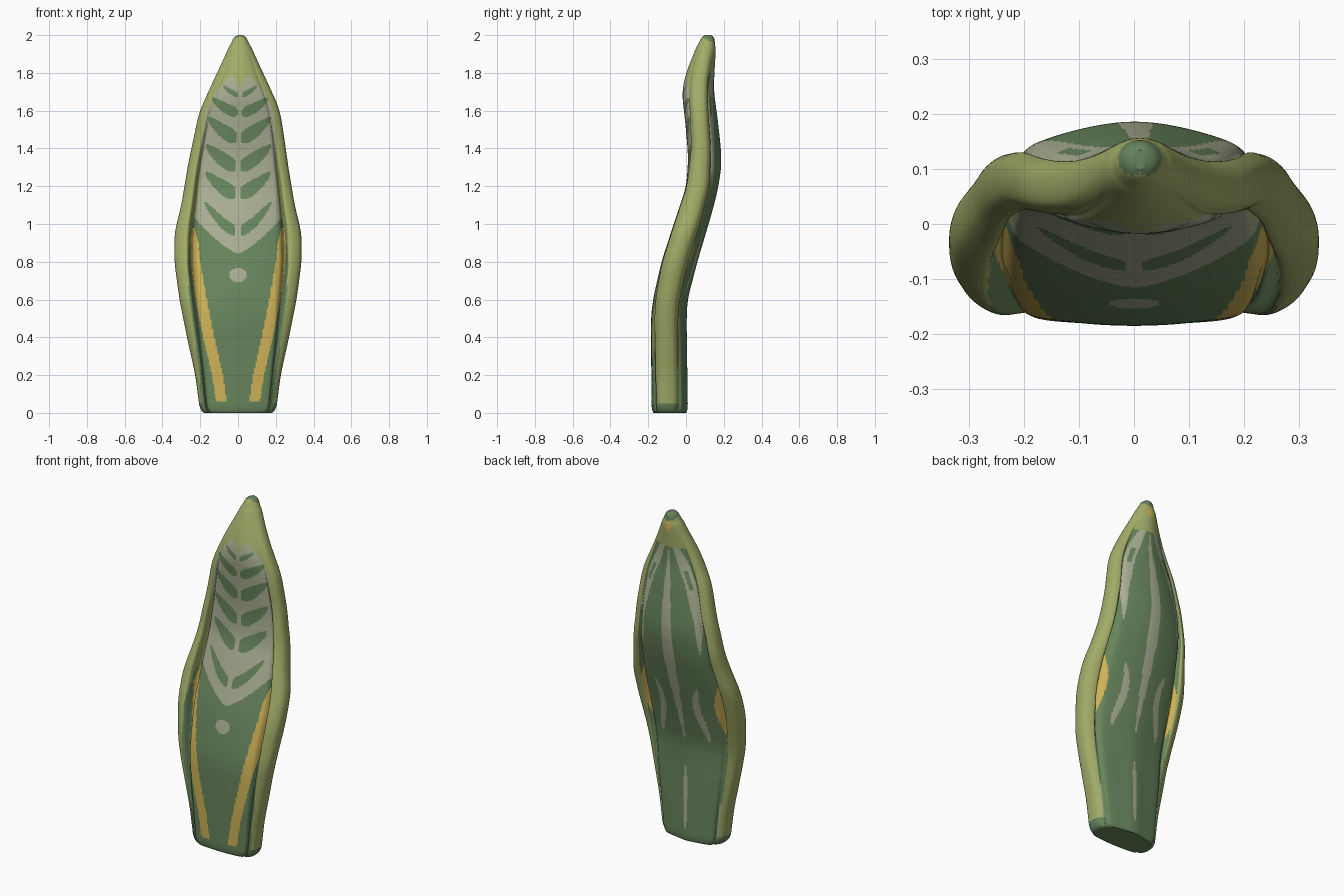
import bpy, bmesh, math

if "Cube" in bpy.data.objects:
    bpy.data.objects.remove(bpy.data.objects["Cube"])

def material(name, rgb):
    m = bpy.data.materials.new(name)
    m.diffuse_color = (*rgb, 1)
    m.use_nodes = True
    m.node_tree.nodes["Principled BSDF"].inputs["Base Color"].default_value = m.diffuse_color
    return m

DARK, LIGHT, GREY, YELLOW = range(4)
mats = [material("dark green", (0.138, 0.235, 0.108)), material("light green", (0.362, 0.413, 0.138)),
        material("pale grey", (0.400, 0.423, 0.290)), material("yellow", (0.620, 0.450, 0.095))]

def lerp(tab, z):
    if z <= tab[0][0]:
        return tab[0][1]
    for (a, p), (b, q) in zip(tab, tab[1:]):
        if z <= b:
            return p + (q - p) * (z - a) / (b - a)
    return tab[-1][1]

def smooth(tab, z):
    h = min(0.05, z, 2 - z)
    return sum(lerp(tab, z + h * k / 3) for k in range(-3, 4)) / 7

# Profiles along the height: half width, slab half width, front, back, rim centre, rim half depth
WIDTH = [(0, .20), (.2, .226), (.4, .27), (.6, .31), (.8, .337), (.95, .337), (1.1, .30), (1.4, .25),
         (1.6, .213), (1.7, .168), (1.8, .122), (1.9, .075), (1.96, .050), (1.985, .038), (1.995, .026), (2, .010)]
SLAB = [(0, .15), (.4, .185), (.8, .215), (1, .21), (1.2, .195), (1.4, .17), (1.6, .14), (1.8, .075),
        (1.95, .03), (2, .003)]
FRONT = [(0, -.182), (.5, -.186), (.6, -.175), (.8, -.13), (1, -.065), (1.2, .002), (1.35, .012),
         (1.5, .0), (1.7, -.022), (1.8, 0), (1.9, .04), (1.96, .065), (1.985, .077), (2, .1)]
BACK = [(0, .01), (.5, .003), (.6, .008), (.8, .06), (1, .12), (1.15, .162), (1.3, .188), (1.4, .185),
        (1.6, .162), (1.7, .147), (1.8, .15), (1.9, .157), (1.96, .158), (1.985, .152), (2, .135)]
RIM = [(0, -.10), (.5, -.105), (.6, -.098), (.8, -.056), (1, .007), (1.2, .065), (1.4, .08),
       (1.6, .069), (1.7, .065), (1.8, .075), (1.9, .098), (2, .117)]
DEPTH = [(0, .057), (.5, .062), (.8, .068), (1, .067), (1.2, .060), (1.4, .052), (1.7, .047), (1.8, .045),
         (1.95, .03), (2, .005)]
GROOVE = [(.4, 1.05), (.75, .6), (1.1, .5), (1.4, .9)]
# how far the front face falls back at the slab edge and in the channel beside the rim
EDGE = [(.3, .012), (.8, .033), (1.0, .034), (1.3, .02), (1.8, .02)]
CHANNEL = [(0, .034), (.4, .042), (.8, .073), (1.0, .073), (1.2, .045), (1.4, .034), (1.8, .034)]

STEPS = [14, 14, 11, 8, 6, 6, 6, 6, 6, 8, 13, 14]

def half_section(z):
    """Right half of the cross-section as (x, y, u) points; u runs 0 (front) to 12 (back)."""
    W, S, f, b, r, h, edge, chan = (smooth(t, z) for t in (WIDTH, SLAB, FRONT, BACK, RIM, DEPTH, EDGE, CHANNEL))
    d = W - S
    drop = lerp([(.4, .24), (.8, .35)], z)
    P = [(0, f), (.5 * S, f + .25 * edge), (S, f + edge), (S + .25 * d, f + chan), (W - .55 * d, r - h),
         (W - .12 * d, r - .65 * h), (W, r), (W - .12 * d, r + .65 * h), (W - .5 * d, r + h),
         (S + .3 * d, r + lerp(GROOVE, z) * h), (S, b - drop * (b - r)), (.5 * S, b - .1 * (b - r)), (0, b)]
    # the tip blends into a plain oval
    e = min(1, max(0, (z - 1.7) / .22))
    m, hd = (f + b) / 2, (b - f) / 2
    P = [(x * (1 - e) + e * W * math.sin(i * math.pi / 12), y * (1 - e) + e * (m - hd * math.cos(i * math.pi / 12)))
         for i, (x, y) in enumerate(P)]
    P = [(-P[1][0], P[1][1])] + P + [(-P[-2][0], P[-2][1])]
    out = []
    for i, n in enumerate(STEPS):
        q = P[i:i + 4]
        for s in range(n):
            t = s / n
            out.append(tuple(.5 * (2 * q[1][c] + (q[2][c] - q[0][c]) * t
                                   + (2 * q[0][c] - 5 * q[1][c] + 4 * q[2][c] - q[3][c]) * t * t
                                   + (3 * q[1][c] - q[0][c] - 3 * q[2][c] + q[3][c]) * t ** 3)
                             for c in (0, 1)) + (i + t,))
    out.append((0, b, 12))
    return out

# Painted pattern
INNER = [(.05, .19), (.2, .203), (.4, .23), (.6, .257), (.8, .266), (.95, .255), (1.05, .225), (1.2, .203),
         (1.4, .2), (1.6, .178), (1.7, .132), (1.78, .055), (1.8, .03)]
STRIPE = [(.06, .088), (.2, .108), (.4, .155), (.6, .195), (.8, .225), (.98, .238)]
# leaf-shaped dark strokes: inner z, outer z, outer x, half thickness
STROKES = [(.965, 1.115, .178, .037), (1.165, 1.27, .174, .046), (1.31, 1.415, .174, .047),
           (1.46, 1.56, .168, .045), (1.59, 1.665, .152, .033), (1.685, 1.73, .09, .018)]
FLANK = [(1.2, .19), (1.4, .18), (1.6, .13), (1.8, .045)]

def front_colour(a, z):
    if a > lerp(INNER, z) or z > 1.8:
        return LIGHT
    if .06 < z < .98 and abs(a - lerp(STRIPE, z)) < lerp([(.06, .028), (.6, .030), (.9, .022), (.98, .008)], z):
        return YELLOW
    if (a / .045) ** 2 + ((z - .73) / .038) ** 2 < 1:
        return GREY
    if z < .84 + .5 * a + 1.5 * a * a:
        return DARK
    if z > 1.72 + 1.5 * a:
        return LIGHT
    for z0, z1, x1, th in STROKES:
        t = (a - .012) / (x1 - .012)
        if 0 < t < 1 and abs(z - z0 - (z1 - z0) * t ** 1.5) < th * 1.5 * t ** .25 * (1 - t) ** .5:
            return DARK
    return GREY

def back_colour(a, z, u):
    if (a / .022) ** 2 + ((z - 1.92) / .03) ** 2 < 1:
        return YELLOW
    if z > 1.8:
        return LIGHT
    if .68 < z < 1.0 and abs(u - 9.05) < .95 * math.sin(math.pi * (z - .68) / .32) ** .7:
        return YELLOW
    if .05 < z < .25 and u < 8.8:
        return GREY
    if .62 < z < 1.78 and a < .03 * math.sin(math.pi * (z - .62) / 1.16) + .004:
        return GREY
    if .07 < z < .45 and a < .014 * math.sin(math.pi * (z - .07) / .38) ** .5:
        return GREY
    t = (z - .62) / .35
    if 0 < t < 1 and abs(a - .13 - .02 * math.cos(5 * t)) < .023 * math.sin(math.pi * t) ** .5:
        return GREY
    if z > 1.2 and abs(a - lerp(FLANK, z)) < lerp([(1.2, .004), (1.4, .022), (1.7, .03), (1.8, .018)], z):
        return DARK if abs(z - 1.62) < .05 and abs(a - lerp(FLANK, z)) < .012 else GREY
    return DARK

def colour(a, z, u):
    if z < .045 or z > 1.996 - .0035 * u:
        return DARK
    if u < 5:
        return front_colour(a, z)
    if u < lerp([(.5, 8.0), (.8, 8.35)], z):
        return LIGHT
    return back_colour(a, z, u)

# Leaf body: lofted rings from foot to tip
rows = [0, .003, .008, .015, .025, .037]
rows += [.05 + 1.92 * i / 380 for i in range(381)] + [1.976, 1.982, 1.988, 1.993, 1.997, 2.0]
bm = bmesh.new()
rings, info = [], []
for z in rows:
    half = half_section(z)
    pts = half + [(-x, y, u) for x, y, u in half[-2:0:-1]]
    inset = 1 - .12 * (1 - math.sqrt(1 - max(0, 1 - z / .05) ** 2))
    dx = .011 * min(1, max(0, (z - 1.3) / .35))
    rings.append([bm.verts.new((x * inset + dx, (y + .085) * inset - .085, z)) for x, y, u in pts])
    info.append(pts)
n = len(rings[0])
for i in range(len(rows) - 1):
    zc = (rows[i] + rows[i + 1]) / 2
    for j in range(n):
        k = (j + 1) % n
        f = bm.faces.new((rings[i][j], rings[i][k], rings[i + 1][k], rings[i + 1][j]))
        a = abs(info[i][j][0] + info[i][k][0]) / 2
        f.material_index = colour(a, zc, (info[i][j][2] + info[i][k][2]) / 2)
        f.smooth = True
bm.faces.new(rings[0][::-1]).material_index = DARK
bm.faces.new(rings[-1]).material_index = DARK
bmesh.ops.recalc_face_normals(bm, faces=bm.faces)
mesh = bpy.data.meshes.new("leaf_body")
bm.to_mesh(mesh)
bm.free()
for m in mats:
    mesh.materials.append(m)
bpy.context.collection.objects.link(bpy.data.objects.new("leaf_body", mesh))
